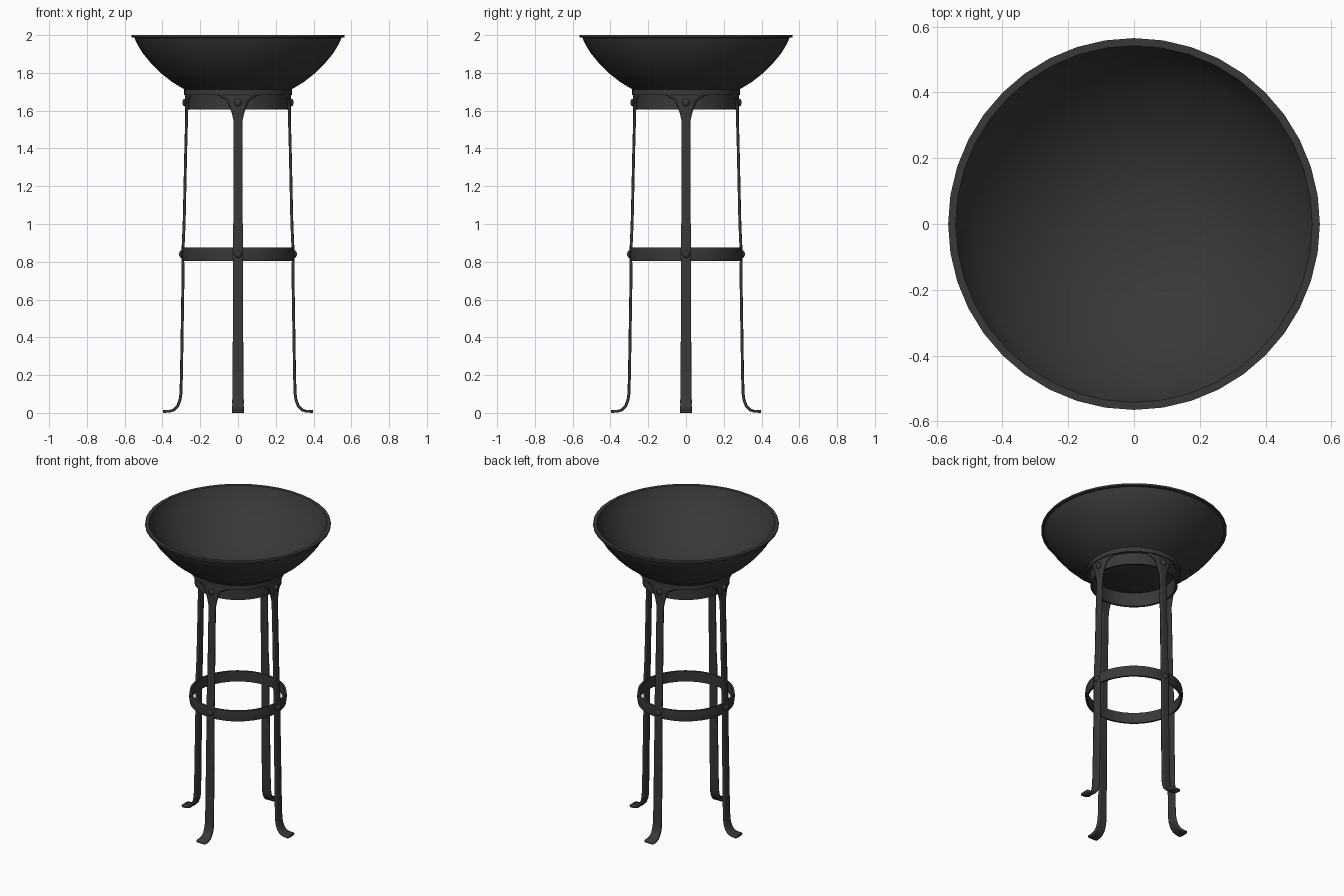
import bpy, bmesh, math
from mathutils import Matrix, Vector

if "Cube" in bpy.data.objects:
    bpy.data.objects.remove(bpy.data.objects["Cube"])

iron = bpy.data.materials.new("dark_iron")
iron.diffuse_color = (0.04, 0.04, 0.04, 1)
iron.use_nodes = True
iron.node_tree.nodes["Principled BSDF"].inputs["Base Color"].default_value = iron.diffuse_color
SIDES = 40


def finish(name, bm, angle=40):
    bmesh.ops.remove_doubles(bm, verts=bm.verts, dist=1e-5)
    bmesh.ops.recalc_face_normals(bm, faces=bm.faces)
    me = bpy.data.meshes.new(name)
    bm.to_mesh(me)
    bm.free()
    ob = bpy.data.objects.new(name, me)
    bpy.context.collection.objects.link(ob)
    me.materials.append(iron)
    bpy.ops.object.select_all(action='DESELECT')
    ob.select_set(True)
    bpy.context.view_layer.objects.active = ob
    bpy.ops.object.shade_smooth_by_angle(angle=math.radians(angle))
    return ob


def lathe(name, profile, closed=False):
    bm = bmesh.new()
    vs = [bm.verts.new((r, 0, z)) for r, z in profile]
    pairs = list(zip(vs, vs[1:])) + ([(vs[-1], vs[0])] if closed else [])
    edges = [bm.edges.new(p) for p in pairs]
    bmesh.ops.spin(bm, geom=vs + edges, axis=(0, 0, 1), cent=(0, 0, 0),
                   angle=2 * math.pi, steps=SIDES)
    return finish(name, bm)


# Bowl: outer shell, flared lip, then inner shell
lathe("bowl", [(0, 1.652), (0.10, 1.658), (0.20, 1.677), (0.28, 1.71),
               (0.35, 1.753), (0.41, 1.80), (0.46, 1.85), (0.505, 1.905),
               (0.535, 1.955), (0.548, 1.986), (0.565, 1.988), (0.565, 2.0),
               (0.542, 2.0), (0.523, 1.955), (0.493, 1.909), (0.449, 1.858),
               (0.40, 1.81), (0.342, 1.765), (0.272, 1.723), (0.195, 1.691),
               (0.10, 1.672), (0, 1.666)])

# Collar under the bowl and the lower hoop
lathe("collar_band", [(0.252, 1.607), (0.266, 1.607), (0.266, 1.685),
                      (0.252, 1.685)], True)
lathe("collar_lip", [(0.252, 1.683), (0.286, 1.683), (0.286, 1.713),
                     (0.252, 1.713)], True)
lathe("lower_hoop", [(0.282, 0.805), (0.294, 0.805), (0.298, 0.84),
                     (0.294, 0.875), (0.282, 0.875)], True)

# Leg stations: radius, height, half width (fanned top down to the splayed foot)
STATIONS = [(0.273, 1.683, 0.11), (0.273, 1.672, 0.088), (0.273, 1.655, 0.058),
            (0.273, 1.62, 0.043), (0.273, 1.59, 0.033), (0.273, 1.545, 0.023),
            (0.277, 1.40, 0.023), (0.285, 1.03, 0.024), (0.288, 0.95, 0.026),
            (0.293, 0.84, 0.026), (0.292, 0.70, 0.026), (0.300, 0.20, 0.028),
            (0.303, 0.10, 0.029), (0.308, 0.068, 0.030), (0.320, 0.037, 0.030),
            (0.338, 0.017, 0.031), (0.362, 0.009, 0.032), (0.396, 0.007, 0.033)]


def leg(name, turn):
    bm = bmesh.new()
    rows = []
    for r, z, hw in STATIONS:
        row = []
        for i in range(-3, 4):
            a = hw * i / 3 / r
            row.append(bm.verts.new((r * math.cos(a), r * math.sin(a), z)))
        rows.append(row)
    for top, low in zip(rows, rows[1:]):
        for i in range(6):
            bm.faces.new((top[i], top[i + 1], low[i + 1], low[i]))
    bm.transform(Matrix.Rotation(turn, 4, 'Z'))
    ob = finish(name, bm)
    mod = ob.modifiers.new("thickness", 'SOLIDIFY')
    mod.thickness = 0.014
    mod.offset = 0


def rivet(name, turn, r, z):
    bm = bmesh.new()
    bmesh.ops.create_uvsphere(bm, u_segments=12, v_segments=8, radius=0.02)
    bm.transform(Matrix.Rotation(turn, 4, 'Z') @ Matrix.Translation(Vector((r, 0, z)))
                 @ Matrix.Diagonal((0.7, 1, 1, 1)))
    finish(name, bm)


# Four legs on the axes, each riveted to the collar and the hoop
for i, side in enumerate(("right", "back", "left", "front")):
    turn = i * math.pi / 2
    leg(side + "_leg", turn)
    rivet(side + "_collar_rivet", turn, 0.281, 1.643)
    rivet(side + "_hoop_rivet", turn, 0.298, 0.84)
